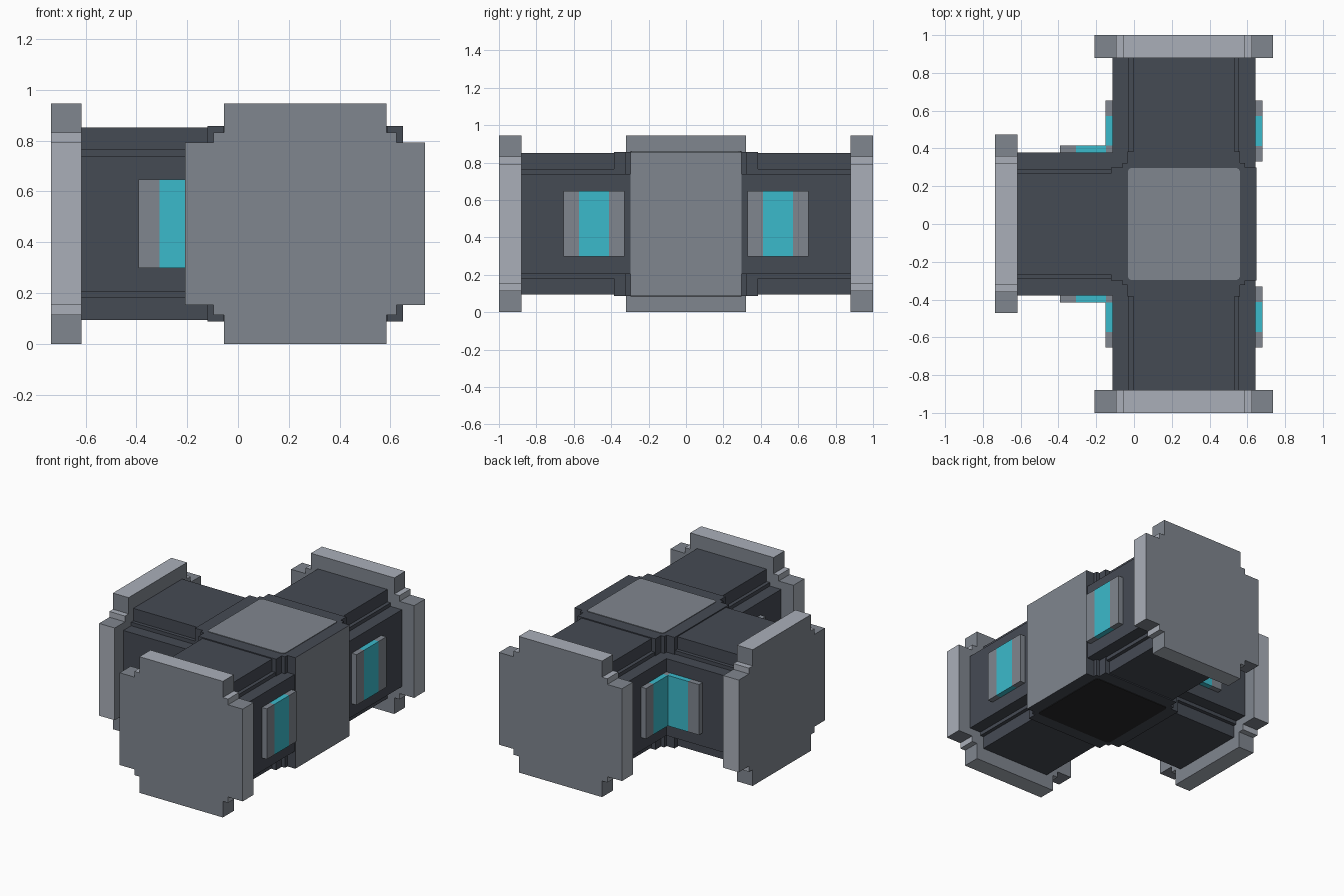
import bpy, bmesh
from math import radians
from mathutils import Matrix, Vector

old = bpy.data.objects.get("Cube")
if old:
    bpy.data.objects.remove(old, do_unlink=True)


def material(name, rgb):
    m = bpy.data.materials.new(name)
    m.use_nodes = True
    m.diffuse_color = (*rgb, 1)
    m.node_tree.nodes["Principled BSDF"].inputs["Base Color"].default_value = (*rgb, 1)
    return m


DARK = material("dark hull", (0.060, 0.069, 0.088))
GREY = material("mid grey", (0.216, 0.240, 0.275))
LIGHT = material("light grey", (0.40, 0.43, 0.485))
CYAN = material("cyan glass", (0.044, 0.49, 0.60))
BLACK = material("near black", (0.022, 0.022, 0.023))

CENTRE = Matrix.Translation((0.264, 0, 0.4725))


def finish(name, bm, mats, matrix):
    """Turn a bmesh into a flat shaded object placed by matrix."""
    bmesh.ops.recalc_face_normals(bm, faces=bm.faces)
    bm.transform(matrix)
    mesh = bpy.data.meshes.new(name)
    bm.to_mesh(mesh)
    bm.free()
    for m in mats:
        mesh.materials.append(m)
    obj = bpy.data.objects.new(name, mesh)
    bpy.context.collection.objects.link(obj)


def prism(name, corner, z0, z1, mats, matrix, rule=None):
    """Extrude a four-fold profile, given by one corner, from z0 to z1."""
    loop, quarter = [], list(corner)
    for _ in range(4):
        loop += quarter
        quarter = [(-y, x) for x, y in quarter]
    bm = bmesh.new()
    base = bm.faces.new([bm.verts.new((x, y, z0)) for x, y in loop])
    top = bmesh.ops.extrude_face_region(bm, geom=[base], use_keep_orig=True)["geom"]
    bmesh.ops.translate(bm, vec=(0, 0, z1 - z0),
                        verts=[v for v in top if isinstance(v, bmesh.types.BMVert)])
    bmesh.ops.recalc_face_normals(bm, faces=bm.faces)
    if rule:
        for f in bm.faces:
            f.material_index = rule(f.normal, f.calc_center_median())
    finish(name, bm, mats, matrix)


def box(name, lo, hi, mat, matrix):
    lo, hi = Vector(lo), Vector(hi)
    bm = bmesh.new()
    bmesh.ops.create_cube(bm, size=1)
    for v in bm.verts:
        v.co = (lo + hi) / 2 + v.co * (hi - lo)
    finish(name, bm, [mat], matrix)


def notched(outer, mid, inner):
    """Corner of a square with a two-step notch."""
    return [(outer, inner), (mid, inner), (mid, mid), (inner, mid), (inner, outer)]


def flange_rule(n, c):
    # Outer rims and the small corner steps are light, the rest grey
    if abs(n.z) > 0.5:
        return 0
    reach = max(abs(c.x), abs(c.y))
    return 1 if reach > 0.46 or reach < 0.37 else 0


# Hub with its flat grey closing wall
prism("hub", notched(0.385, 0.324, 0.298), -0.385, 0.385, [DARK, GREY], CENTRE,
      lambda n, c: 1 if n.x > 0.5 and c.x > 0.38 else 0)

# Roof and floor plates
plate = [(0.297, 0.278), (0.291, 0.291), (0.278, 0.297)]
prism("roof_plate", plate, 0.385, 0.389, [GREY], CENTRE)
prism("floor_plate", plate, -0.389, -0.385, [BLACK], CENTRE)

# Three corridor arms, each with an end flange and two side windows
for label, angle in (("right", 180), ("back", 90), ("front", -90)):
    turn = CENTRE @ Matrix.Rotation(radians(angle), 4, "Z")
    along = turn @ Matrix.Rotation(radians(90), 4, "Y")
    prism(label + "_arm", notched(0.378, 0.292, 0.267), 0.2, 0.89, [DARK], along)
    prism(label + "_flange", notched(0.4725, 0.36, 0.32), 0.88, 1.0,
          [GREY, LIGHT], along, flange_rule)
    for side in (-1, 1):
        y0, y1 = sorted((side * 0.37, side * 0.416))
        tag = label + ("_a" if side < 0 else "_b")
        for part, x0, x1, mat in (("_inner_frame", 0.330, 0.412, GREY),
                                  ("_window", 0.412, 0.572, CYAN),
                                  ("_outer_frame", 0.572, 0.655, GREY)):
            box(tag + part, (x0, y0, -0.175), (x1, y1, 0.175), mat, turn)
